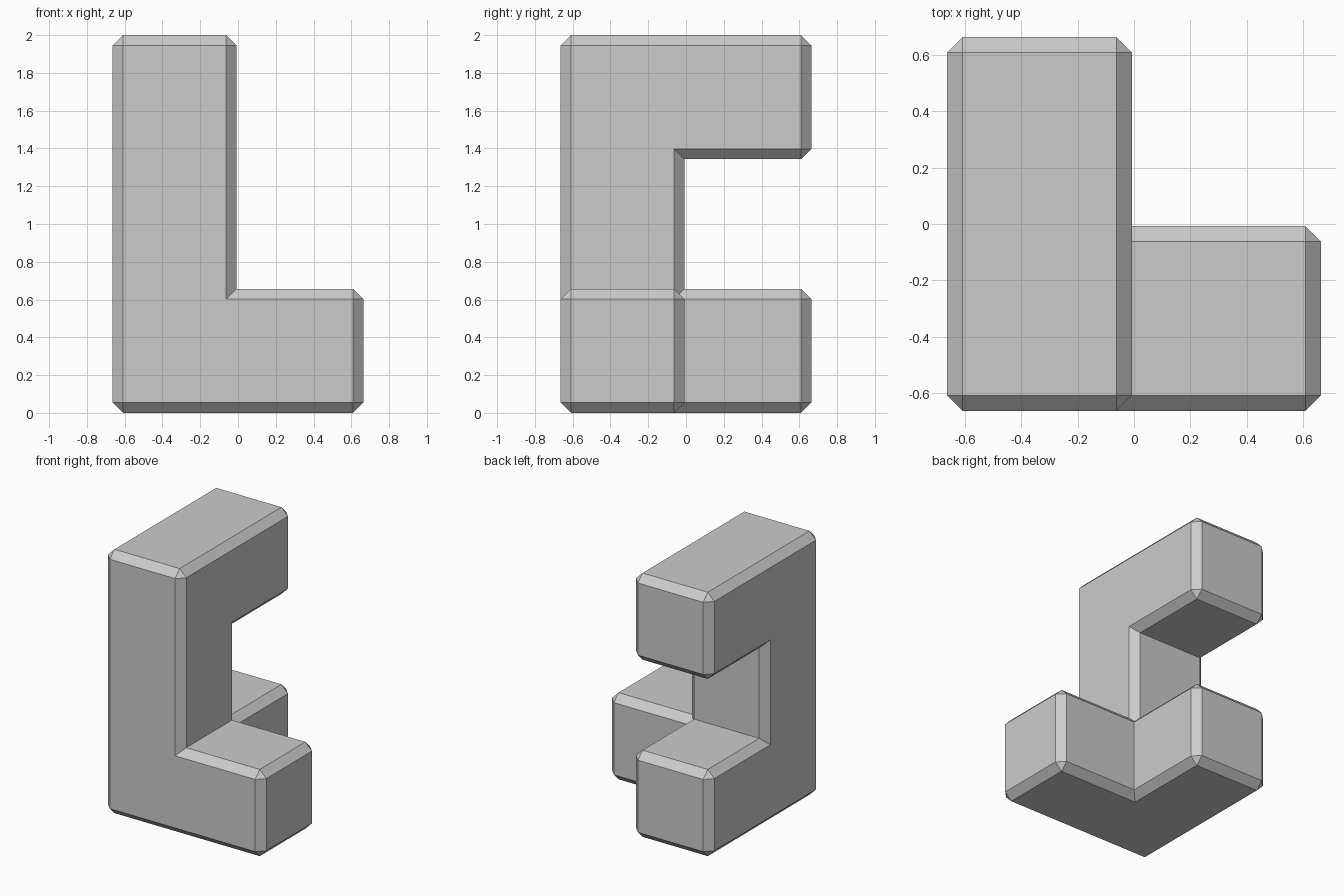
import bpy
import bmesh
from mathutils import Vector

cube = bpy.data.objects.get("Cube")
if cube:
    bpy.data.objects.remove(cube, do_unlink=True)

PITCH = 0.6715    # distance between neighbouring cells
SIZE = 0.657      # width of one cell
CHAMFER = 0.055
HALF = (PITCH + SIZE) / 2

grey = bpy.data.materials.new("plain grey")
grey.use_nodes = True
colour = (0.6, 0.6, 0.6, 1)
grey.diffuse_color = colour
grey.node_tree.nodes["Principled BSDF"].inputs["Base Color"].default_value = colour


def chamfered_bar(name, cell, count):
    """Chamfered box starting at a grid cell and covering count cells per axis."""
    low = Vector((-HALF, -HALF, 0)) + Vector(cell) * PITCH
    span = Vector([(n - 1) * PITCH + SIZE for n in count])
    bm = bmesh.new()
    bmesh.ops.create_cube(bm, size=1)
    for v in bm.verts:
        v.co = low + Vector([(c + 0.5) * s for c, s in zip(v.co, span)])
    bmesh.ops.bevel(bm, geom=bm.edges[:], offset=CHAMFER, segments=1,
                    affect='EDGES', clamp_overlap=True)
    # Shared planes must match exactly for a clean union
    for v in bm.verts:
        v.co = [round(c, 5) for c in v.co]
    mesh = bpy.data.meshes.new(name)
    bm.to_mesh(mesh)
    bm.free()
    mesh.materials.append(grey)
    obj = bpy.data.objects.new(name, mesh)
    bpy.context.collection.objects.link(obj)
    return obj


# Upright column, plus three arms that each overlap one of its cells
piece = chamfered_bar("puzzle_piece", (0, 0, 0), (1, 1, 3))
arms = [
    chamfered_bar("side_arm", (0, 0, 0), (2, 1, 1)),
    chamfered_bar("lower_back_arm", (0, 0, 0), (1, 2, 1)),
    chamfered_bar("upper_back_arm", (0, 0, 2), (1, 2, 1)),
]

# Fuse the arms into the column
for arm in arms:
    union = piece.modifiers.new("join " + arm.name, 'BOOLEAN')
    union.operation = 'UNION'
    union.solver = 'EXACT'
    union.object = arm
bpy.context.view_layer.update()
graph = bpy.context.evaluated_depsgraph_get()
fused = bpy.data.meshes.new_from_object(piece.evaluated_get(graph))
piece.modifiers.clear()
piece.data = fused
for arm in arms:
    bpy.data.objects.remove(arm, do_unlink=True)

# Merge coplanar faces so that only the real edges remain
bm = bmesh.new()
bm.from_mesh(fused)
bmesh.ops.remove_doubles(bm, verts=bm.verts[:], dist=0.0001)
bmesh.ops.dissolve_limit(bm, angle_limit=0.01, verts=bm.verts[:], edges=bm.edges[:])
for face in bm.faces:
    face.smooth = False
    face.material_index = 0
bm.to_mesh(fused)
bm.free()
